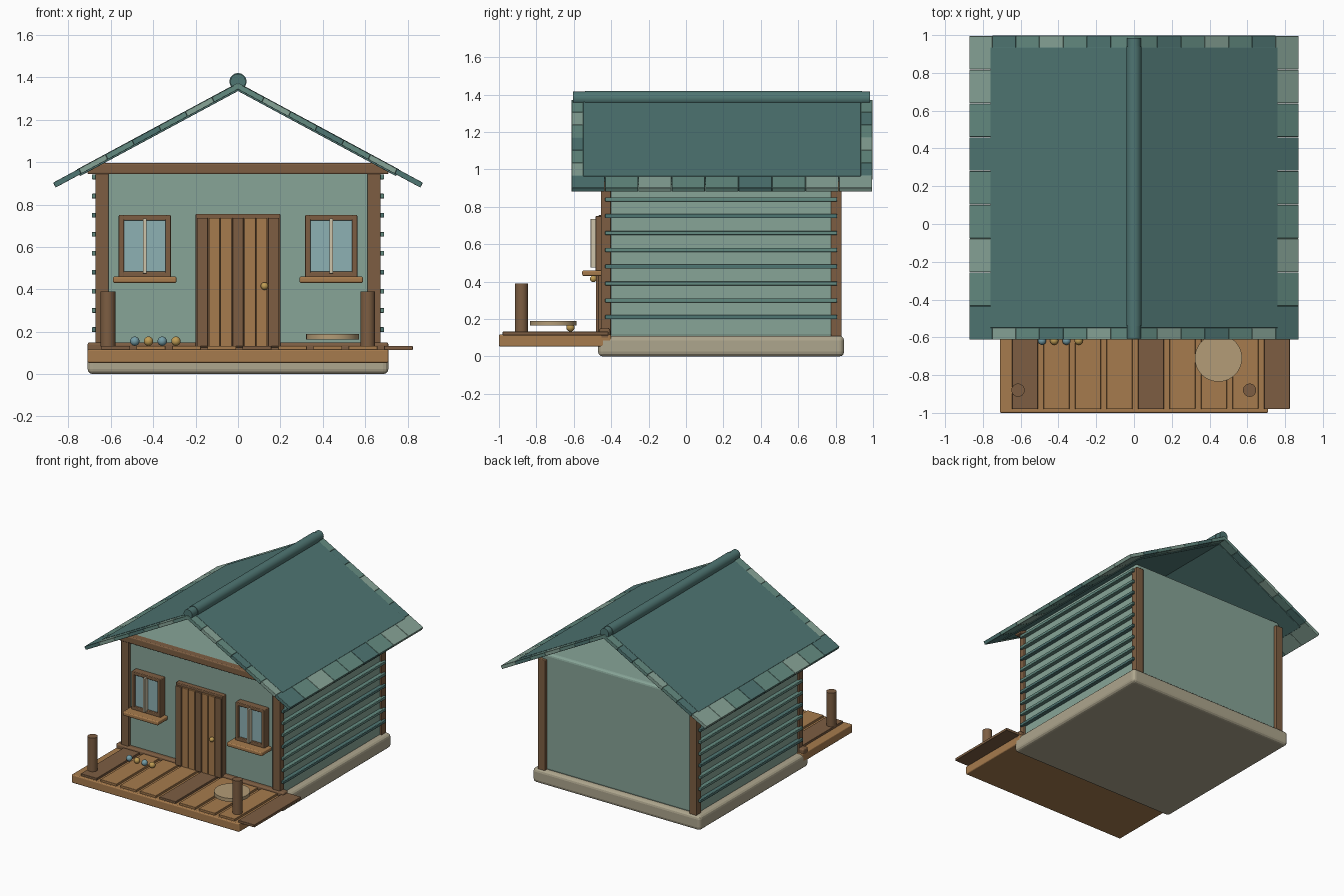
import bpy, math
from mathutils import Matrix, Vector

if "Cube" in bpy.data.objects:
    bpy.data.objects.remove(bpy.data.objects["Cube"])


def mat(name, r, g, b):
    m = bpy.data.materials.new(name)
    m.diffuse_color = [(c / 255) ** 2.2 for c in (r, g, b)] + [1]
    m.use_nodes = True
    m.node_tree.nodes["Principled BSDF"].inputs["Base Color"].default_value = m.diffuse_color
    return m


STONE = mat("stone", 172, 164, 140)
WALL = mat("sage", 134, 163, 150)
TEAL = mat("teal", 80, 117, 114)
MID = mat("mid_teal", 100, 138, 128)
WOOD = mat("wood", 165, 122, 78)
DARK = mat("dark_wood", 124, 94, 68)
GLASS = mat("glass", 140, 175, 178)
CREAM = mat("cream", 205, 195, 170)
TAN = mat("tan", 178, 155, 118)
GOLD = mat("gold", 190, 155, 85)
BLUE = mat("blue", 115, 155, 165)


def finish(o, name, m, bevel=0):
    o.name = name
    o.data.materials.append(m)
    if bevel:
        b = o.modifiers.new("bevel", 'BEVEL')
        b.width, b.segments = bevel, 3
    return o


def box(name, x, y, z, m, bevel=0.005):
    """Box from (min, max) ranges."""
    bpy.ops.mesh.primitive_cube_add(size=1)
    o = bpy.context.object
    o.data.transform(Matrix.Diagonal((x[1] - x[0], y[1] - y[0], z[1] - z[0], 1)))
    o.location = [(r[0] + r[1]) / 2 for r in (x, y, z)]
    return finish(o, name, m, bevel)


def cyl(name, loc, r, depth, m, rot=(0, 0, 0), n=32):
    bpy.ops.mesh.primitive_cylinder_add(vertices=n, radius=r, depth=depth, location=loc, rotation=rot)
    bpy.ops.object.shade_smooth_by_angle()
    return finish(bpy.context.object, name, m)


def ball(name, loc, r, m):
    bpy.ops.mesh.primitive_uv_sphere_add(segments=20, ring_count=12, radius=r, location=loc)
    bpy.ops.object.shade_smooth()
    return finish(bpy.context.object, name, m)


# Foundation and house body
box("foundation", (-.71, .71), (-.47, .845), (0, .11), STONE, .025)
box("house_body", (-.66, .66), (-.43, .81), (.1, .995), WALL, .02)
box("sill_beam", (-.71, .71), (-.465, -.405), (.09, .15), DARK, .012)
box("top_beam", (-.71, .71), (-.462, -.40), (.943, .995), DARK, .008)

# Corner posts and side battens
for s in (-1, 1):
    x = sorted((s * .61, s * .672))
    box("front_corner_post", x, (-.455, -.402), (.1, .95), DARK)
    box("back_corner_post", x, (.775, .832), (.1, .95), DARK)
    for i in range(9):
        z = .21 + .09 * i
        box("side_batten", sorted((s * .65, s * .69)), (-.432, .808), (z - .011, z + .011),
            TEAL if i % 3 == 0 else MID, .004)

# Porch deck, planks and posts
box("porch_deck", (-.71, .71), (-1, -.4), (.053, .117), WOOD, .008)
for i in range(9):
    x = -.577 + .1667 * i
    box("porch_plank", (x - .068, x + .068), (-.98, -.415), (.113, .133), DARK if i % 4 == 0 else WOOD, .003)
for x in (-.614, .612):
    cyl("porch_post", (x, -.88, .26), .035, .26, DARK)

# Round low table and row of beads
cyl("round_mat", (.447, -.71, .177), .125, .026, TAN, n=48)
for i in range(4):
    ball("porch_ball", (-.487 + .0647 * i, -.618, .155), .022, GOLD if i % 2 else BLUE)

# Door of vertical boards
box("door_frame", (-.2, .2), (-.468, -.42), (.125, .755), DARK)
for i in range(7):
    x = -.168 + .056 * i
    box("door_board", (x - .026, x + .026), (-.482, -.45), (.13, .737), DARK if i % 3 == 0 else WOOD, .003)
ball("door_knob", (.125, -.495, .415), .018, GOLD)

# Windows
for c in (-.44, .44):
    for a, b in ((c - .123, c - .097), (c + .097, c + .123)):
        box("window_side", (a, b), (-.485, -.42), (.455, .75), DARK)
    for a, b in ((.455, .485), (.724, .75)):
        box("window_rail", (c - .123, c + .123), (-.484, -.42), (a, b), DARK)
    box("window_pane", (c - .1, c + .1), (-.47, -.42), (.48, .73), GLASS, 0)
    box("window_mullion", (c - .009, c + .009), (-.51, -.465), (.475, .735), CREAM, .003)
    box("window_sill", (c - .15, c + .15), (-.555, -.43), (.43, .46), WOOD, .008)

# Roof: two slopes, with a border of shingles around each slab
ANG = math.radians(28.3)


def slope_box(name, s, u, y, w, m, bevel=.003):
    """Box on the roof slope: u runs down from the ridge, w along the normal."""
    o = box(name, u, y, w, m, bevel)
    du = Vector((s * math.cos(ANG), 0, -math.sin(ANG)))
    nrm = Vector((s * math.sin(ANG), 0, math.cos(ANG)))
    uc, yc, wc = o.location
    o.location = Vector((0, yc, 1.375)) + du * uc + nrm * wc
    o.rotation_euler = (0, s * ANG, 0)


TONES = (TEAL, MID, WALL, MID)
for s in (-1, 1):
    slope_box("roof_slab", s, (0, .865), (-.55, .935), (-.035, 0), TEAL)
    for i in range(9):
        y = -.612 + .1788 * i
        slope_box("eave_shingle", s, (.855, .992), (y, y + .177), (-.028, -.002), TONES[(i * 3 + i // 4) % 4])
    for j in range(6):
        u = .1425 * j
        for k, (a, b) in enumerate(((-.612, -.545), (.93, .997))):
            slope_box("edge_shingle", s, (u, u + .142), (a, b), (-.028, -.002), TONES[(j + 2 * k + 1) % 4])

# Ridge pole with slimmer ends
cyl("ridge_pole", (0, .2, 1.38), .04, 1.48, TEAL, (math.pi / 2, 0, 0))
cyl("ridge_ends", (0, .19, 1.38), .036, 1.59, TEAL, (math.pi / 2, 0, 0))
